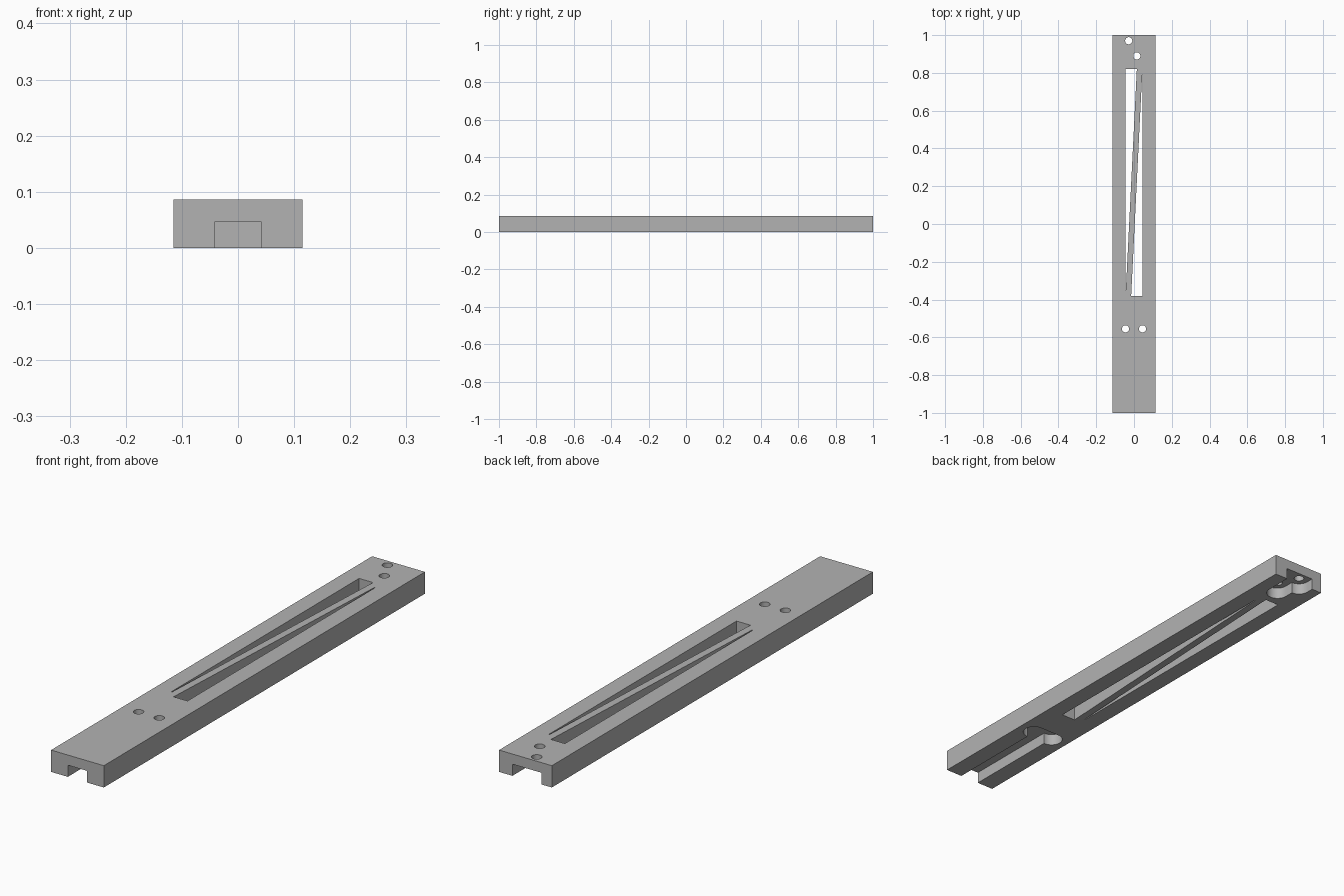
import bpy
import bmesh
import math
from mathutils import Vector

cube = bpy.data.objects.get("Cube")
if cube:
    bpy.data.objects.remove(cube, do_unlink=True)

HALF_W, HEIGHT, RECESS = 0.115, 0.086, 0.046
BORE_R, POCKET_R = 0.019, 0.042
SLOT_MID_Y = 0.22

grey = bpy.data.materials.new("plain grey")
grey.use_nodes = True
grey.diffuse_color = (0.45, 0.45, 0.45, 1)
grey.node_tree.nodes["Principled BSDF"].inputs["Base Color"].default_value = grey.diffuse_color


def prism(name, outline, z0, z1):
    """Extrude a counter-clockwise outline from z0 up to z1."""
    bm = bmesh.new()
    face = bm.faces.new([bm.verts.new((x, y, z0)) for x, y in outline])
    grown = bmesh.ops.extrude_face_region(bm, geom=[face])["geom"]
    top = [g for g in grown if isinstance(g, bmesh.types.BMVert)]
    bmesh.ops.translate(bm, verts=top, vec=(0, 0, z1 - z0))
    bmesh.ops.recalc_face_normals(bm, faces=bm.faces)
    mesh = bpy.data.meshes.new(name)
    bm.to_mesh(mesh)
    bm.free()
    mesh.materials.append(grey)
    obj = bpy.data.objects.new(name, mesh)
    bpy.context.collection.objects.link(obj)
    return obj


def rectangle(x0, x1, y0, y1):
    return [(x0, y0), (x1, y0), (x1, y1), (x0, y1)]


def circle(x, y, r, n=32):
    return [(x + r * math.cos(math.tau * i / n), y + r * math.sin(math.tau * i / n))
            for i in range(n)]


def capsule(a, b, r, n=20):
    """Outline of a round-ended slot running from a to b."""
    a, b = Vector(a), Vector(b)
    heading = math.atan2(b.y - a.y, b.x - a.x)
    pts = []
    for centre, start in ((b, heading - math.pi / 2), (a, heading + math.pi / 2)):
        for i in range(n + 1):
            t = start + math.pi * i / n
            pts.append((centre.x + r * math.cos(t), centre.y + r * math.sin(t)))
    return pts


def cut(target, outline, top):
    """Remove an outline from below the bar up to the given height."""
    cutter = prism("cutter", outline, -0.05, top)
    cutter.hide_render = True
    mod = target.modifiers.new("cut", "BOOLEAN")
    mod.operation, mod.solver, mod.object = "DIFFERENCE", "EXACT", cutter
    bpy.context.view_layer.objects.active = target
    bpy.ops.object.modifier_apply(modifier=mod.name)
    bpy.data.objects.remove(cutter, do_unlink=True)


# Main bar
bar = prism("slotted_bar", rectangle(-HALF_W, HALF_W, -1, 1), 0, HEIGHT)
through = HEIGHT + 0.05

# Underside channel at the front, ending in a wide round-ended pocket
front_holes = [(-0.045, -0.555), (0.045, -0.555)]
cut(bar, rectangle(-POCKET_R, POCKET_R, -1.1, -0.555), RECESS)
cut(bar, capsule(*front_holes, POCKET_R), RECESS)

# Two staggered underside pockets open to the back end
back_holes = [(-0.028, 0.97), (0.015, 0.89)]
for x, y in back_holes:
    cut(bar, capsule((x, y), (x, 1.2), POCKET_R), RECESS)

# Screw holes through the bar
for x, y in front_holes + back_holes:
    cut(bar, circle(x, y, BORE_R), through)

# Pair of tapered slots, each the other turned half round
taper = [(-0.046, -0.57), (-0.043, -0.57), (0.015, 0.6), (-0.046, 0.6)]
for turn in (1, -1):
    cut(bar, [(turn * x, SLOT_MID_Y + turn * y) for x, y in taper], through)

# Smooth the round walls, keep every edge crisp
bpy.ops.object.select_all(action="DESELECT")
bar.select_set(True)
bpy.context.view_layer.objects.active = bar
bpy.ops.object.shade_smooth_by_angle(angle=math.radians(30))
